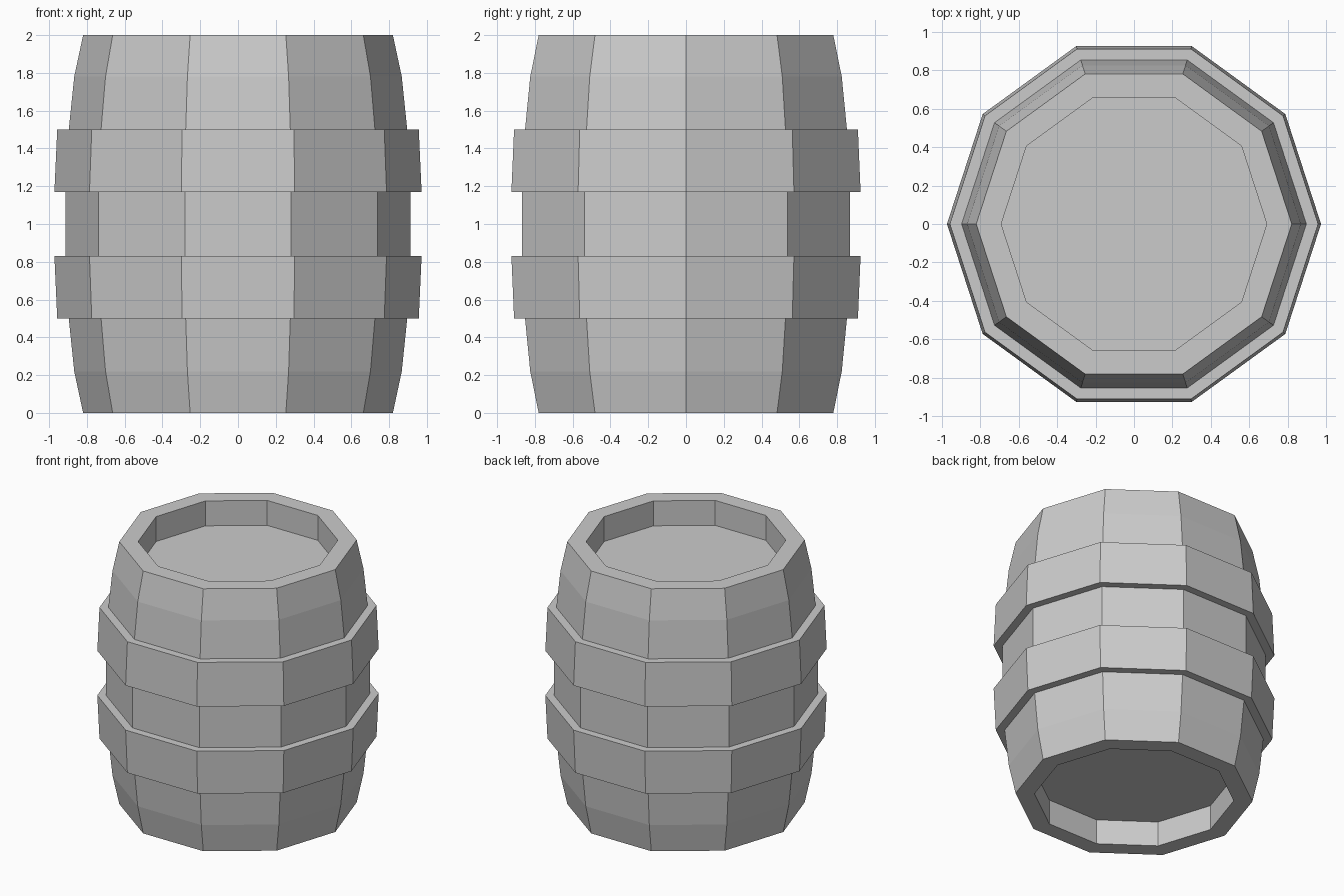
import bpy
import bmesh
import math

SIDES = 10

cube = bpy.data.objects.get("Cube")
if cube:
    bpy.data.objects.remove(cube, do_unlink=True)

grey = bpy.data.materials.new("plain grey")
grey.use_nodes = True
colour = (0.6, 0.6, 0.6, 1)
grey.diffuse_color = colour
grey.node_tree.nodes["Principled BSDF"].inputs["Base Color"].default_value = colour


def lathe(name, profile, closed=False, caps=False):
    """Sweep (radius, height) points around z into a flat-sided solid."""
    bm = bmesh.new()
    rings = []
    for r, z in profile:
        rings.append([bm.verts.new((r * math.cos(math.tau * i / SIDES),
                                    r * math.sin(math.tau * i / SIDES), z))
                      for i in range(SIDES)])
    pairs = list(zip(rings, rings[1:]))
    if closed:
        pairs.append((rings[-1], rings[0]))
    for a, b in pairs:
        for i in range(SIDES):
            j = (i + 1) % SIDES
            bm.faces.new((a[i], a[j], b[j], b[i]))
    if caps:
        bm.faces.new(rings[0])
        bm.faces.new(rings[-1])
    bmesh.ops.recalc_face_normals(bm, faces=bm.faces)
    mesh = bpy.data.meshes.new(name)
    bm.to_mesh(mesh)
    bm.free()
    mesh.materials.append(grey)
    obj = bpy.data.objects.new(name, mesh)
    bpy.context.collection.objects.link(obj)
    return obj


# Staves with a recessed lid and base; lower half is mirrored to the upper
lower = [(0.69, 0.19), (0.69, 0), (0.82, 0), (0.867, 0.22), (0.896, 0.5), (0.912, 0.83)]
upper = [(r, 2 - z) for r, z in reversed(lower)]
lathe("barrel_body", lower + upper, caps=True)

# Two raised hoops, each tapering away from the middle
hoop = [(0.896, 0.5), (0.957, 0.5), (0.972, 0.83), (0.912, 0.83)]
lathe("lower_hoop", hoop, closed=True)
lathe("upper_hoop", [(r, 2 - z) for r, z in hoop], closed=True)
